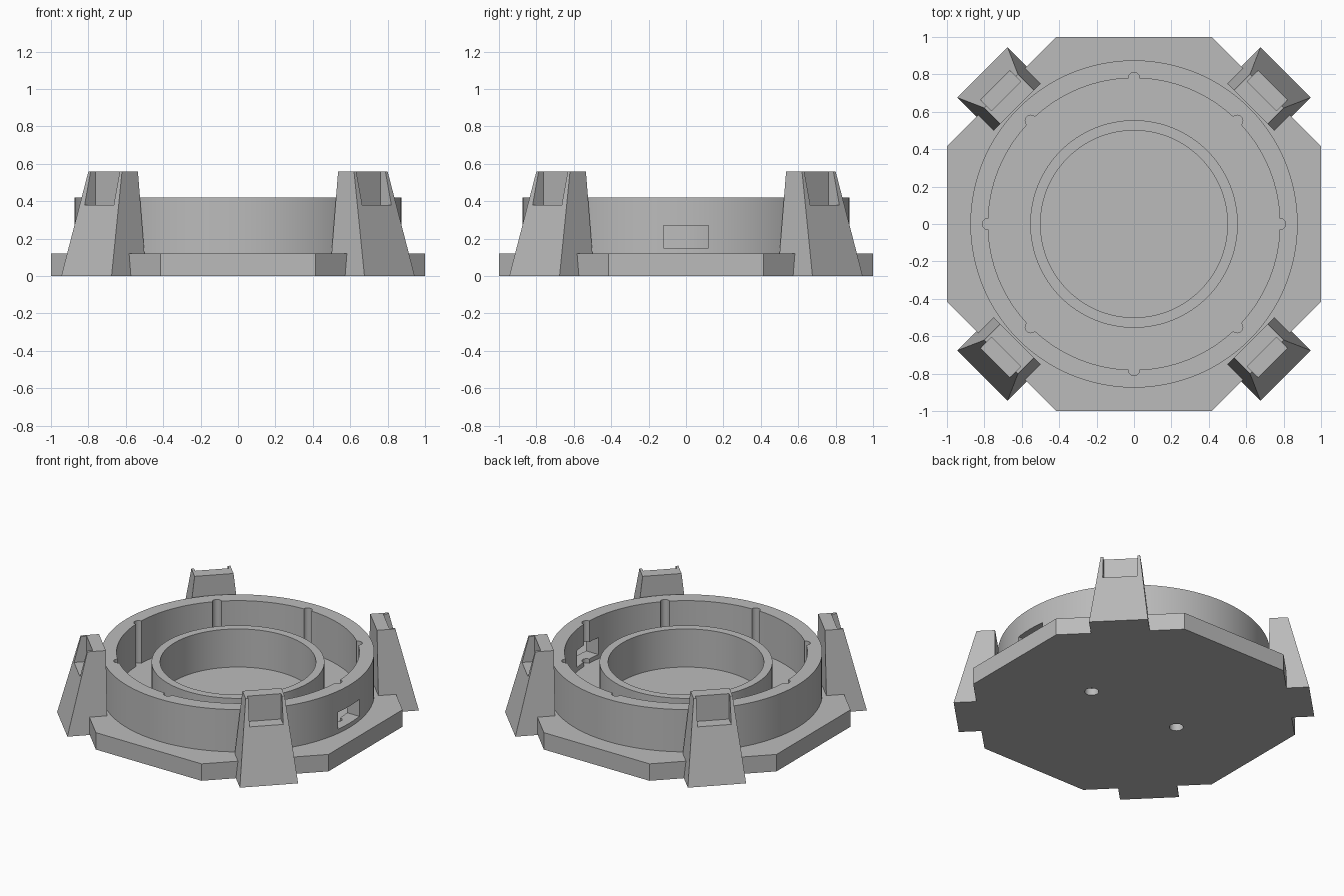
import bpy, bmesh, math
from mathutils import Matrix

cube = bpy.data.objects.get("Cube")
if cube:
    bpy.data.objects.remove(cube, do_unlink=True)

GREY = (0.5, 0.5, 0.5, 1)
mat = bpy.data.materials.new("plain_grey")
mat.use_nodes = True
mat.diffuse_color = GREY
mat.node_tree.nodes["Principled BSDF"].inputs["Base Color"].default_value = GREY

BASE_TOP, RIM_TOP, WALL_TOP = 0.12, 0.42, 0.35


def make_object(name, bm):
    bmesh.ops.recalc_face_normals(bm, faces=bm.faces)
    mesh = bpy.data.meshes.new(name)
    bm.to_mesh(mesh)
    bm.free()
    mesh.materials.append(mat)
    obj = bpy.data.objects.new(name, mesh)
    bpy.context.collection.objects.link(obj)
    return obj


def add_cylinder(bm, radius, z0, z1, x=0, y=0, sides=128, turn=0):
    place = Matrix.Translation((x, y, (z0 + z1) / 2)) @ Matrix.Rotation(turn, 4, "Z")
    bmesh.ops.create_cone(bm, cap_ends=True, segments=sides, radius1=radius,
                          radius2=radius, depth=z1 - z0, matrix=place)


def add_box(bm, lo, hi):
    size = [b - a for a, b in zip(lo, hi)]
    mid = [(a + b) / 2 for a, b in zip(lo, hi)]
    bmesh.ops.create_cube(bm, size=1, matrix=Matrix.Translation(mid) @ Matrix.Diagonal((*size, 1)))


def cut(target, bm):
    cutter = make_object("cutter", bm)
    cutter.hide_render = True
    mod = target.modifiers.new("cut", "BOOLEAN")
    mod.operation, mod.solver, mod.object = "DIFFERENCE", "EXACT", cutter
    bpy.context.view_layer.objects.active = target
    bpy.ops.object.modifier_apply(modifier=mod.name)
    bpy.data.objects.remove(cutter, do_unlink=True)


def smooth(obj):
    bpy.ops.object.select_all(action="DESELECT")
    obj.select_set(True)
    bpy.context.view_layer.objects.active = obj
    bpy.ops.object.shade_smooth_by_angle(angle=math.radians(30))


def tube(name, outer, inner, z0, z1):
    bm = bmesh.new()
    add_cylinder(bm, outer, z0, z1)
    obj = make_object(name, bm)
    bm = bmesh.new()
    add_cylinder(bm, inner, z0 - 0.1, z1 + 0.1)
    cut(obj, bm)
    return obj


# Octagonal base with a shallow round recess and two blind holes underneath
bm = bmesh.new()
add_cylinder(bm, 1 / math.cos(math.pi / 8), 0, BASE_TOP, sides=8, turn=math.pi / 8)
base = make_object("octagonal_base", bm)
bm = bmesh.new()
add_cylinder(bm, 0.5, 0.08, 0.3)
for side in (-1, 1):
    add_cylinder(bm, 0.045, -0.1, 0.05, x=side * 0.355, sides=32)
cut(base, bm)
smooth(base)

# Outer wall with eight upright grooves and one side window
outer_wall = tube("outer_wall", 0.875, 0.78, BASE_TOP, RIM_TOP)
for i in range(8):
    a = i * math.pi / 4
    bm = bmesh.new()
    add_cylinder(bm, 0.03, 0, 0.6, 0.78 * math.cos(a), 0.78 * math.sin(a), sides=24)
    cut(outer_wall, bm)
bm = bmesh.new()
add_box(bm, (0.65, -0.12, 0.15), (1, 0.12, 0.27))
cut(outer_wall, bm)
smooth(outer_wall)

# Inner wall
smooth(tube("inner_wall", 0.555, 0.5, BASE_TOP, WALL_TOP))

# Four tapered corner posts with a pocket in the outer face
for i, name in enumerate(("back_left", "back_right", "front_right", "front_left")):
    bm = bmesh.new()
    rings = []
    for z, reach, half in ((0, 1.146, 0.19), (0.56, 1.004, 0.127)):
        rings.append([bm.verts.new(p) for p in (
            (0.884, -half, z), (reach, -half, z), (reach, half, z), (0.884, half, z))])
    low, high = rings
    bm.faces.new(low)
    bm.faces.new(high)
    for k in range(4):
        n = (k + 1) % 4
        bm.faces.new((low[k], low[n], high[n], high[k]))
    post = make_object(name + "_post", bm)
    bm = bmesh.new()
    add_box(bm, (0.967, -0.11, 0.38), (1.3, 0.11, 0.7))
    cut(post, bm)
    post.rotation_euler.z = math.pi / 4 + i * math.pi / 2
